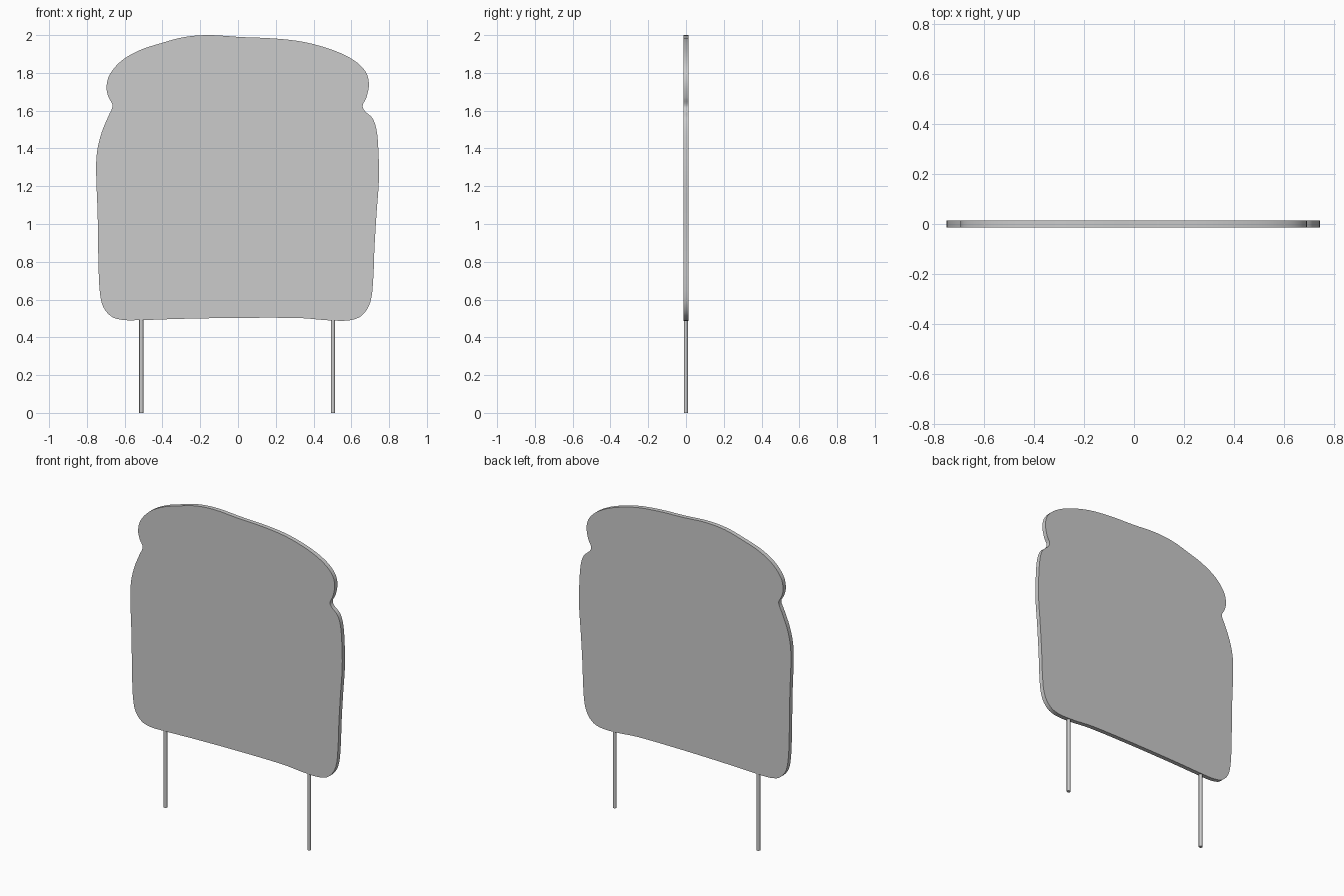
import bpy, bmesh
from mathutils import Vector
from mathutils.geometry import interpolate_bezier

if "Cube" in bpy.data.objects:
    bpy.data.objects.remove(bpy.data.objects["Cube"])

HALF = 0.014   # half the board thickness
# bread-slice outline (x, z), counter-clockwise from the bottom left
OUTLINE = [(-.57, .49), (-.3, .498), (0, .503), (.33, .502), (.48, .49), (.59, .49),
           (.655, .515), (.70, .585), (.716, .71), (.722, .865), (.733, 1.05),
           (.746, 1.235), (.743, 1.395), (.733, 1.50), (.712, 1.56), (.67, 1.60),
           (.66, 1.627), (.68, 1.67), (.693, 1.743), (.675, 1.807), (.616, 1.865),
           (.51, 1.918), (.352, 1.963), (.193, 1.982), (.008, 1.99), (-.15, 2.0),
           (-.283, 1.99), (-.415, 1.955), (-.52, 1.92), (-.616, 1.865), (-.68, 1.79),
           (-.696, 1.722), (-.685, 1.67), (-.664, 1.627), (-.685, 1.574),
           (-.722, 1.484), (-.746, 1.384), (-.751, 1.278), (-.743, 1.05),
           (-.738, .76), (-.73, .627), (-.712, .558), (-.67, .51), (-.627, .495)]


def smooth_loop(points, steps=4):
    """Round a closed outline with a curve through every point."""
    p = [Vector((x, 0, z)) for x, z in points]
    n, out = len(p), []
    for i in range(n):
        a, b, c, d = p[i - 1], p[i], p[(i + 1) % n], p[(i + 2) % n]
        reach = (c - b).length / 3
        h1 = b + (c - a).normalized() * reach
        h2 = c - (d - b).normalized() * reach
        out += interpolate_bezier(b, h1, h2, c, steps + 1)[:-1]
    return out


def finish(bm, name):
    bmesh.ops.recalc_face_normals(bm, faces=bm.faces)
    mesh = bpy.data.meshes.new(name)
    bm.to_mesh(mesh)
    bm.free()
    obj = bpy.data.objects.new(name, mesh)
    bpy.context.collection.objects.link(obj)
    bpy.context.view_layer.objects.active = obj
    bpy.ops.object.select_all(action='DESELECT')
    obj.select_set(True)
    bpy.ops.object.shade_smooth_by_angle(angle=0.6)
    return obj


# flat bread-shaped board
bm = bmesh.new()
face = bm.faces.new([bm.verts.new(v - Vector((0, HALF, 0))) for v in smooth_loop(OUTLINE)])
new = bmesh.ops.extrude_face_region(bm, geom=[face], use_keep_orig=True)['geom']
bmesh.ops.translate(bm, vec=(0, 2 * HALF, 0),
                    verts=[g for g in new if isinstance(g, bmesh.types.BMVert)])
finish(bm, "bread_board")

# two thin round stakes running up into the board
for name, x in (("left_stake", -0.512), ("right_stake", 0.503)):
    bm = bmesh.new()
    bmesh.ops.create_cone(bm, cap_ends=True, segments=16, radius1=0.011,
                          radius2=0.011, depth=0.6)
    bmesh.ops.translate(bm, vec=(x, 0, 0.3), verts=bm.verts)
    finish(bm, name)
